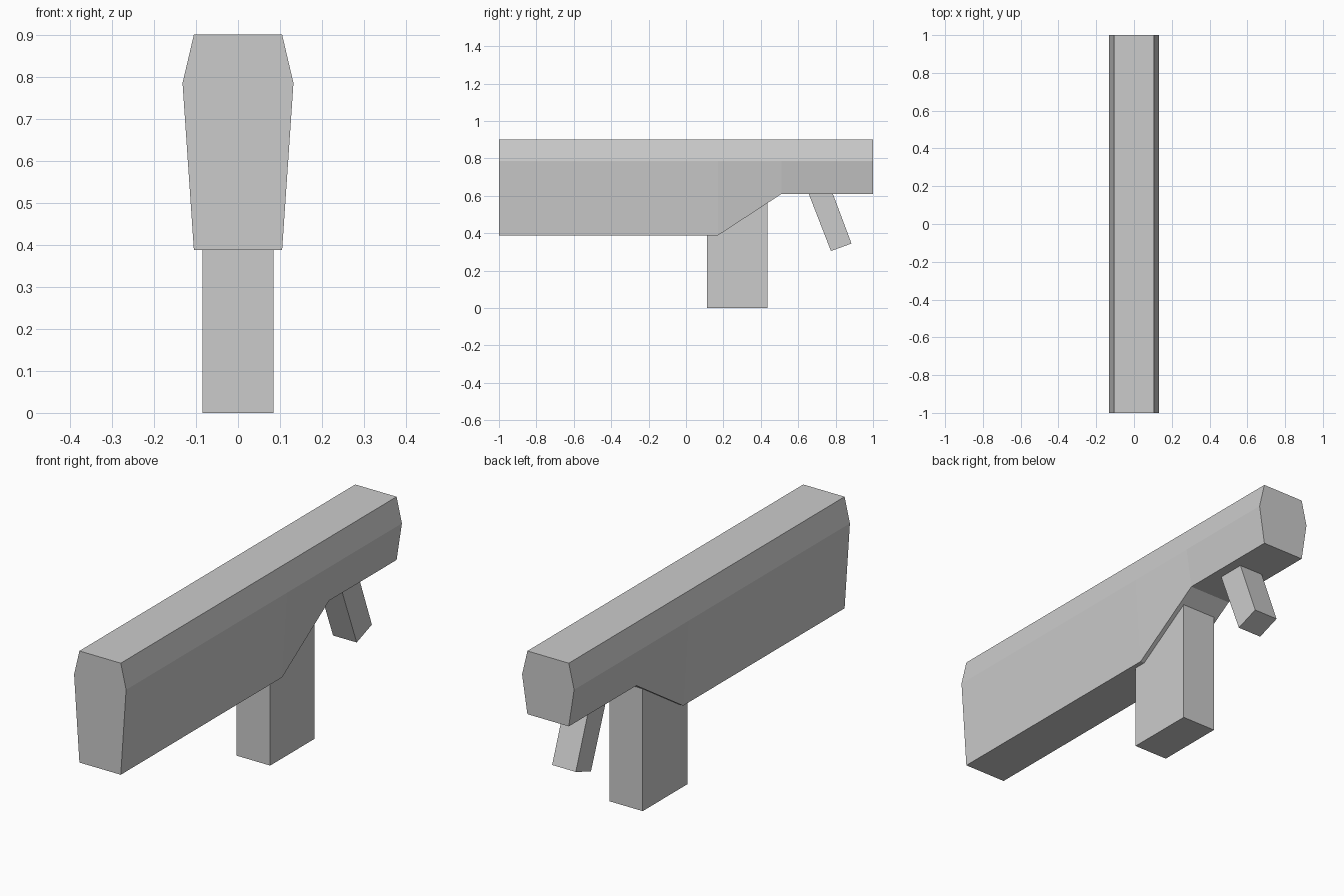
import bpy
import bmesh

cube = bpy.data.objects.get("Cube")
if cube:
    bpy.data.objects.remove(cube, do_unlink=True)

grey = bpy.data.materials.new("plain grey")
grey.use_nodes = True
colour = (0.6, 0.6, 0.6, 1)
grey.diffuse_color = colour
grey.node_tree.nodes["Principled BSDF"].inputs["Base Color"].default_value = colour


def loft(name, sections):
    """Join matching rings of points into a closed, flat-faced solid."""
    bm = bmesh.new()
    rings = [[bm.verts.new(p) for p in ring] for ring in sections]
    n = len(rings[0])
    for a, b in zip(rings, rings[1:]):
        for i in range(n):
            j = (i + 1) % n
            bm.faces.new((a[i], a[j], b[j], b[i]))
    bm.faces.new(rings[0])
    bm.faces.new(rings[-1])
    bmesh.ops.recalc_face_normals(bm, faces=bm.faces)
    mesh = bpy.data.meshes.new(name)
    bm.to_mesh(mesh)
    bm.free()
    mesh.materials.append(grey)
    obj = bpy.data.objects.new(name, mesh)
    bpy.context.collection.objects.link(obj)
    return obj


def slab(name, profile, half_width):
    """Extrude a side profile of (y, z) points across x."""
    return loft(name, [[(x, y, z) for y, z in profile]
                       for x in (-half_width, half_width)])


# Body: six-sided section whose underside steps up towards the back
TOP, SHOULDER = 0.9, 0.785
EDGE, WIDE = 0.105, 0.132


def body_ring(y, bottom):
    half = [(EDGE, bottom), (WIDE, SHOULDER), (EDGE, TOP)]
    return [(x, y, z) for x, z in half] + [(-x, y, z) for x, z in reversed(half)]


underside = [(-1, 0.388), (0.17, 0.388), (0.51, 0.61), (1, 0.61)]
loft("body", [body_ring(y, z) for y, z in underside])

# Upright block below the slope, sunk into the body
slab("magazine", [(0.112, 0), (0.435, 0), (0.435, 0.6), (0.112, 0.6)], 0.085)

# Slanted handle behind it, sunk into the body
slab("grip", [(0.775, 0.305), (0.885, 0.345), (0.767, 0.66), (0.637, 0.66)], 0.06)
